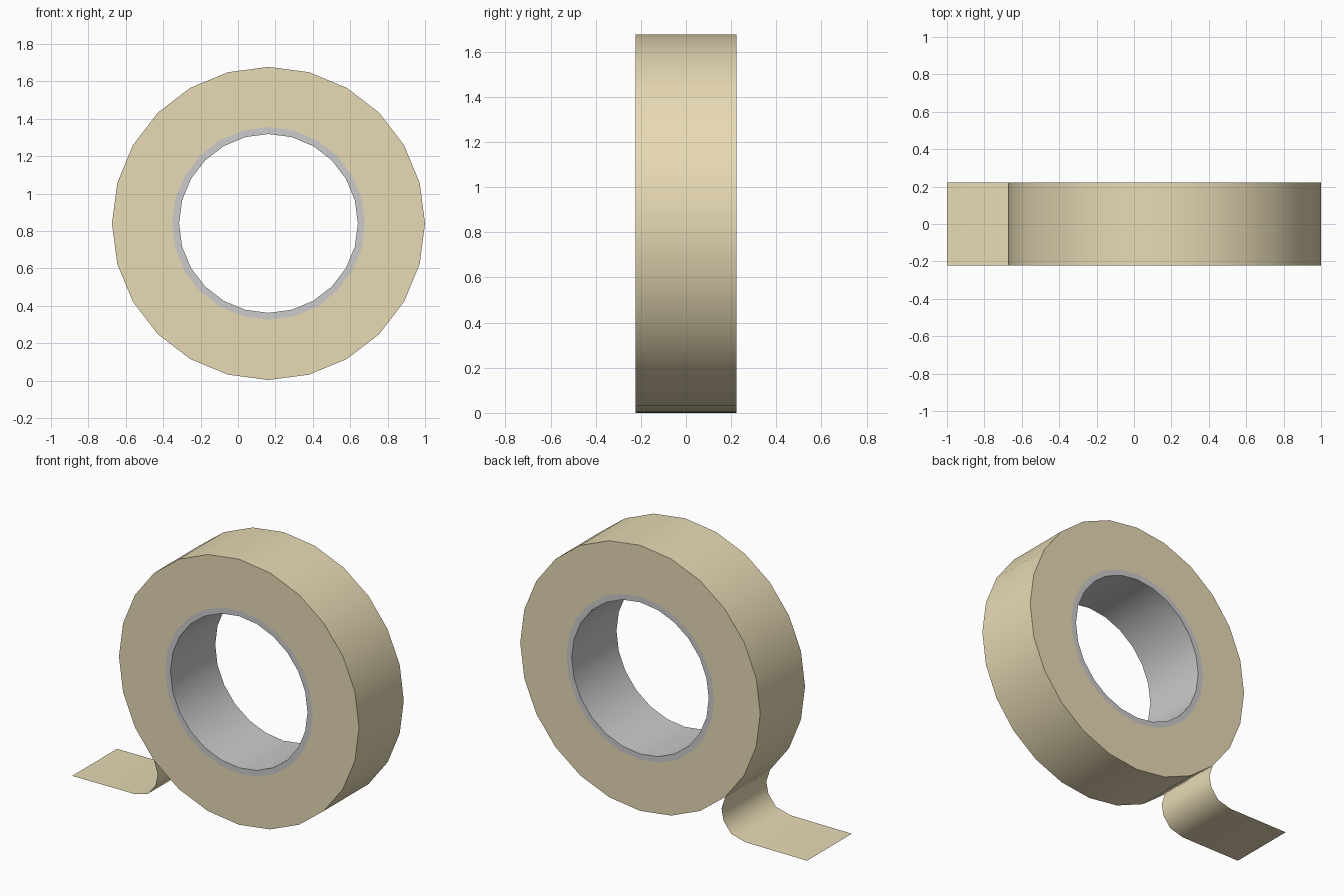
import bpy
import math

if "Cube" in bpy.data.objects:
    bpy.data.objects.remove(bpy.data.objects["Cube"])

CX, CZ = 0.163, 0.84      # roll centre
HALF = 0.223              # half width of the tape
SIDES = 24

tape_mat = bpy.data.materials.new("tan_tape")
tape_mat.diffuse_color = (0.80, 0.70, 0.46, 1)
tape_mat.use_nodes = True
tape_mat.node_tree.nodes["Principled BSDF"].inputs["Base Color"].default_value = tape_mat.diffuse_color


def make_object(name, verts, faces, mat=None):
    mesh = bpy.data.meshes.new(name)
    mesh.from_pydata(verts, [], faces)
    mesh.update()
    obj = bpy.data.objects.new(name, mesh)
    bpy.context.collection.objects.link(obj)
    if mat:
        mesh.materials.append(mat)
    bpy.ops.object.select_all(action='DESELECT')
    obj.select_set(True)
    bpy.context.view_layer.objects.active = obj
    bpy.ops.object.shade_smooth_by_angle(angle=math.radians(40))
    return obj


def ring(name, r_in, r_out, skip=(), mat=None):
    """Sweep a rectangular section around the y axis; skip drops hidden walls."""
    section = [(r_in, -HALF), (r_out, -HALF), (r_out, HALF), (r_in, HALF)]
    verts, faces = [], []
    for i in range(SIDES):
        a = 2 * math.pi * i / SIDES
        verts += [(CX + r * math.cos(a), y, CZ + r * math.sin(a)) for r, y in section]
        n = (i + 1) % SIDES
        for k in range(4):
            if k not in skip:
                m = (k + 1) % 4
                faces.append((4 * i + k, 4 * i + m, 4 * n + m, 4 * n + k))
    return make_object(name, verts, faces, mat)


# Cardboard core and wound tape (the wall between them is left out)
ring("core", 0.478, 0.515, skip=(1,))
ring("tape_roll", 0.515, 0.837, skip=(3,), mat=tape_mat)

# Loose end of tape peeling off the roll and lying flat
path = [(-0.429, 0.248), (-0.404, 0.17), (-0.418, 0.097),
        (-0.472, 0.028), (-0.57, 0.002), (-1.0, 0.0)]
strip_verts = [(x, y, z) for x, z in path for y in (-HALF, HALF)]
strip_faces = [(2 * i, 2 * i + 2, 2 * i + 3, 2 * i + 1) for i in range(len(path) - 1)]
strip = make_object("loose_tape_end", strip_verts, strip_faces, tape_mat)
strip.data.flip_normals()
